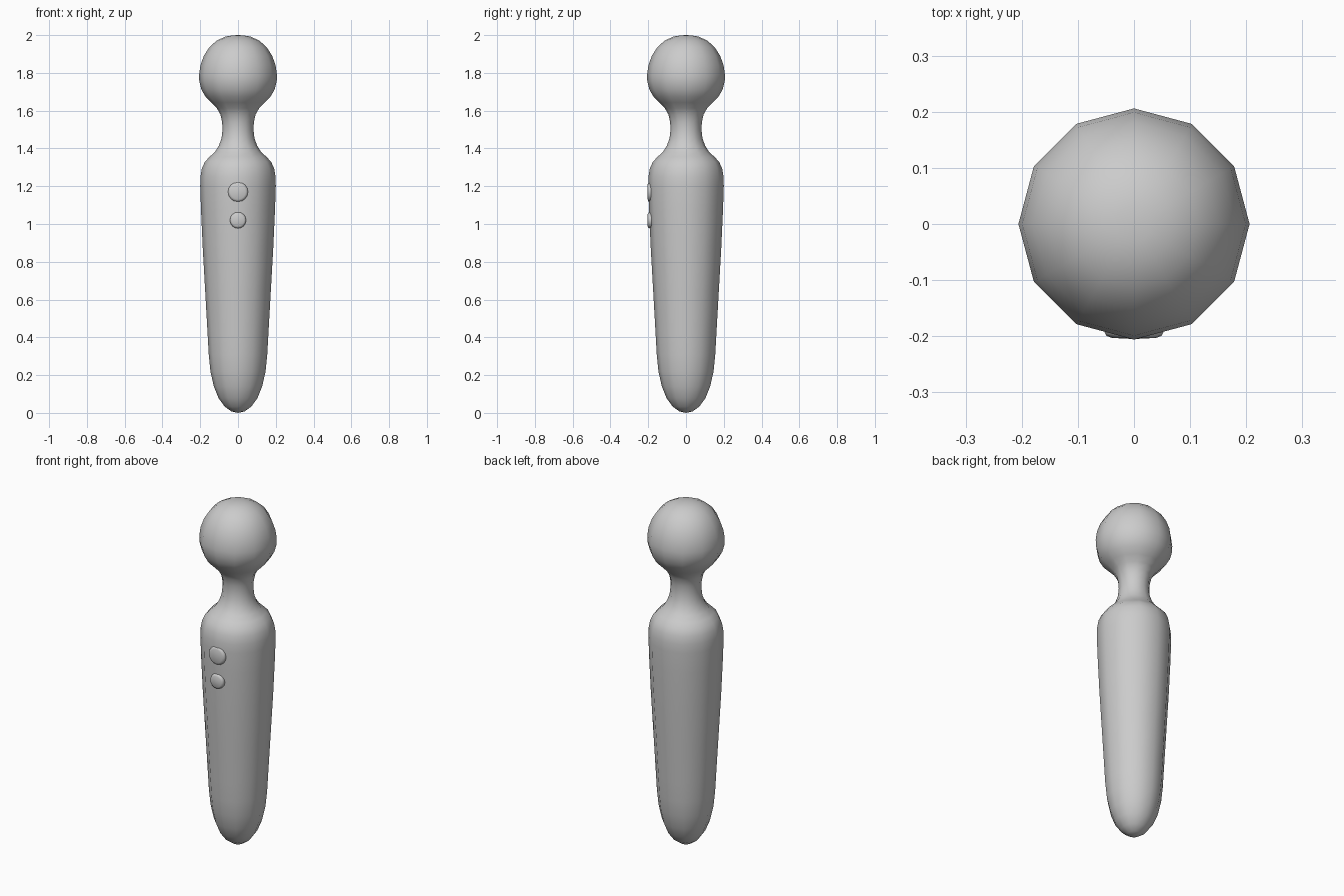
import bpy, bmesh, math
from mathutils import Matrix

if "Cube" in bpy.data.objects:
    bpy.data.objects.remove(bpy.data.objects["Cube"])


def lathe(name, profile, sides, matrix=None):
    """Spin (radius, height) points round z; radius 0 closes an end."""
    bm = bmesh.new()
    rings = []
    for r, z in profile:
        if r == 0:
            rings.append([bm.verts.new((0, 0, z))] * sides)
        else:
            rings.append([bm.verts.new((r * math.cos(2 * math.pi * i / sides),
                                        r * math.sin(2 * math.pi * i / sides), z))
                          for i in range(sides)])
    for a, b in zip(rings, rings[1:]):
        for i in range(sides):
            j = (i + 1) % sides
            bm.faces.new(list(dict.fromkeys((a[i], a[j], b[j], b[i]))))
    bmesh.ops.recalc_face_normals(bm, faces=bm.faces)
    if matrix:
        bm.transform(matrix)
    me = bpy.data.meshes.new(name)
    bm.to_mesh(me)
    bm.free()
    for p in me.polygons:
        p.use_smooth = True
    ob = bpy.data.objects.new(name, me)
    bpy.context.collection.objects.link(ob)
    return ob


# Tapered handle, rounded at the foot, with shoulder and narrow neck
handle = [(0, 0), (0.035, 0.008), (0.07, 0.033), (0.103, 0.078), (0.128, 0.14),
          (0.146, 0.22), (0.155, 0.31), (0.161, 0.42), (0.174, 0.65),
          (0.187, 0.88), (0.196, 1.08), (0.2, 1.20), (0.199, 1.25),
          (0.191, 1.295), (0.175, 1.33), (0.15, 1.356), (0.122, 1.382),
          (0.101, 1.415), (0.087, 1.455), (0.082, 1.50)]

# Flexible neck flaring into the rounded head
head = [(0.084, 1.54), (0.093, 1.58), (0.112, 1.613), (0.142, 1.643),
        (0.172, 1.674), (0.194, 1.712), (0.205, 1.755), (0.206, 1.79),
        (0.199, 1.84), (0.181, 1.89), (0.152, 1.936), (0.114, 1.97),
        (0.07, 1.991), (0.033, 1.998), (0, 2.0)]
lathe("wand_body", handle + head, 12)

# Two low buttons on the front
for name, z, r in (("upper_button", 1.17, 0.053), ("lower_button", 1.02, 0.043)):
    place = Matrix.Translation((0, -0.17, z)) @ Matrix.Rotation(math.pi / 2, 4, 'X')
    lathe(name, [(0, 0), (r, 0), (r, 0.022), (r * 0.93, 0.029),
                 (r * 0.75, 0.033), (0, 0.035)], 16, place)
